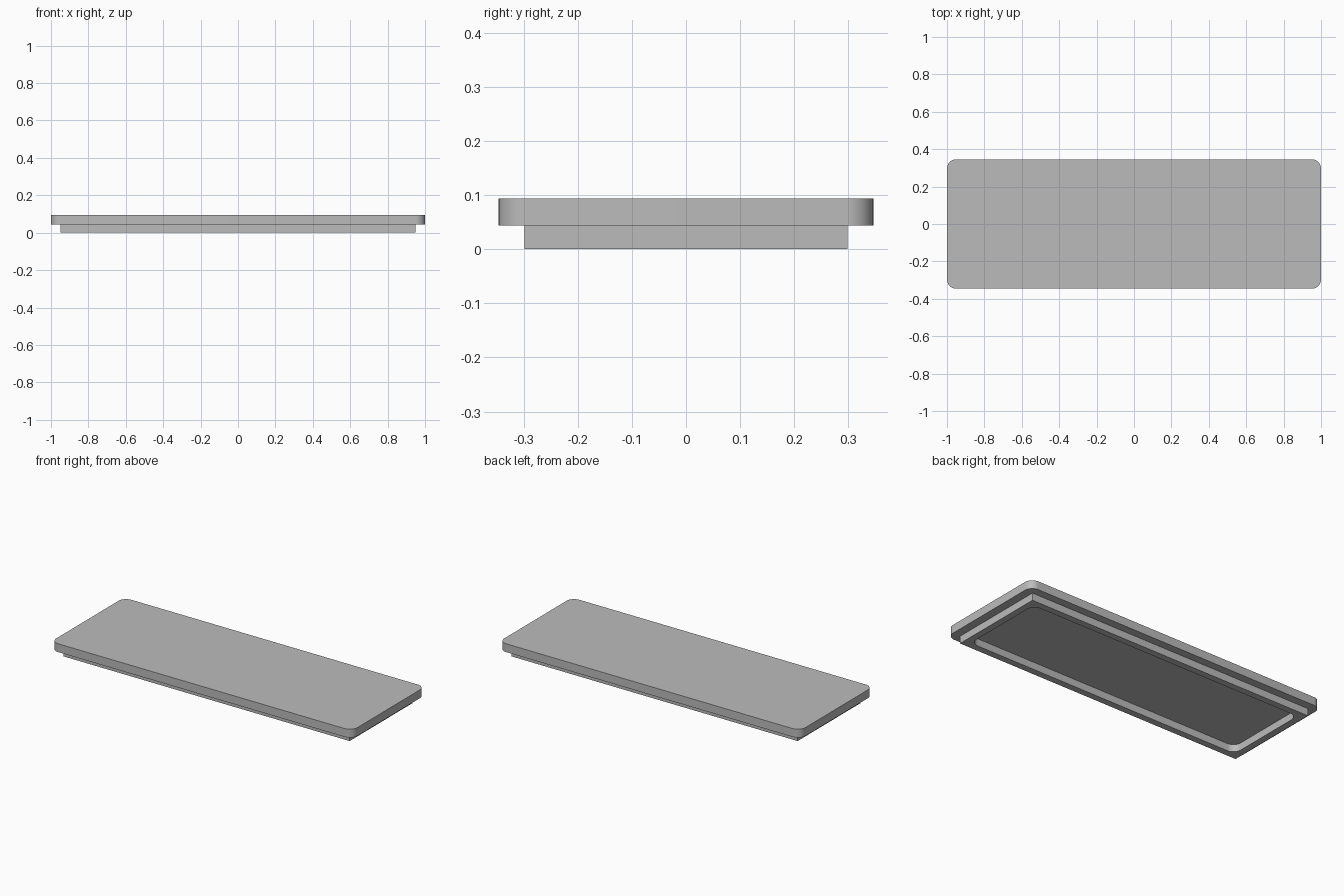
import bpy
import bmesh
from math import cos, sin, pi, radians

cube = bpy.data.objects.get("Cube")
if cube:
    bpy.data.objects.remove(cube, do_unlink=True)

PLATE_X, PLATE_Y = 1.0, 0.346    # half sizes of the plate
RIM_X, RIM_Y = 0.95, 0.298       # half sizes of the locating rim
RIM_WIDTH = 0.04
RADIUS = 0.05
LEDGE, TOP = 0.0435, 0.0935

grey = bpy.data.materials.new("plain grey")
grey.use_nodes = True
colour = (0.5, 0.5, 0.5, 1)
grey.diffuse_color = colour
grey.node_tree.nodes["Principled BSDF"].inputs["Base Color"].default_value = colour


def rectangle(hx, hy, radius=0, steps=12):
    """Outline of a rectangle, with rounded corners if a radius is given."""
    points = []
    for i, (sx, sy) in enumerate([(1, 1), (-1, 1), (-1, -1), (1, -1)]):
        if not radius:
            points.append((sx * hx, sy * hy))
            continue
        for k in range(steps + 1):
            a = (i + k / steps) * pi / 2
            points.append((sx * (hx - radius) + radius * cos(a),
                           sy * (hy - radius) + radius * sin(a)))
    return points


def slab(name, outlines, z0, z1):
    """Extrude an outline, with optional hole outlines, from z0 to z1."""
    bm = bmesh.new()
    edges = []
    for outline in outlines:
        verts = [bm.verts.new((x, y, z0)) for x, y in outline]
        edges += [bm.edges.new((verts[i - 1], v)) for i, v in enumerate(verts)]
    if len(outlines) == 1:
        bm.faces.new(verts)
    else:
        bmesh.ops.triangle_fill(bm, edges=edges, use_beauty=True)
    grown = bmesh.ops.extrude_face_region(bm, geom=bm.faces[:], use_keep_orig=True)
    top = [g for g in grown["geom"] if isinstance(g, bmesh.types.BMVert)]
    bmesh.ops.translate(bm, verts=top, vec=(0, 0, z1 - z0))
    bmesh.ops.recalc_face_normals(bm, faces=bm.faces[:])
    mesh = bpy.data.meshes.new(name)
    bm.to_mesh(mesh)
    bm.free()
    mesh.materials.append(grey)
    obj = bpy.data.objects.new(name, mesh)
    bpy.context.collection.objects.link(obj)
    bpy.ops.object.select_all(action="DESELECT")
    obj.select_set(True)
    bpy.context.view_layer.objects.active = obj
    bpy.ops.object.shade_smooth_by_angle(angle=radians(30))


# Lid plate with rounded corners
slab("lid_plate", [rectangle(PLATE_X, PLATE_Y, RADIUS)], LEDGE, TOP)

# Locating rim underneath: square outside, rounded inside
slab("locating_rim",
     [rectangle(RIM_X, RIM_Y),
      rectangle(RIM_X - RIM_WIDTH, RIM_Y - RIM_WIDTH, RADIUS)], 0, LEDGE)
